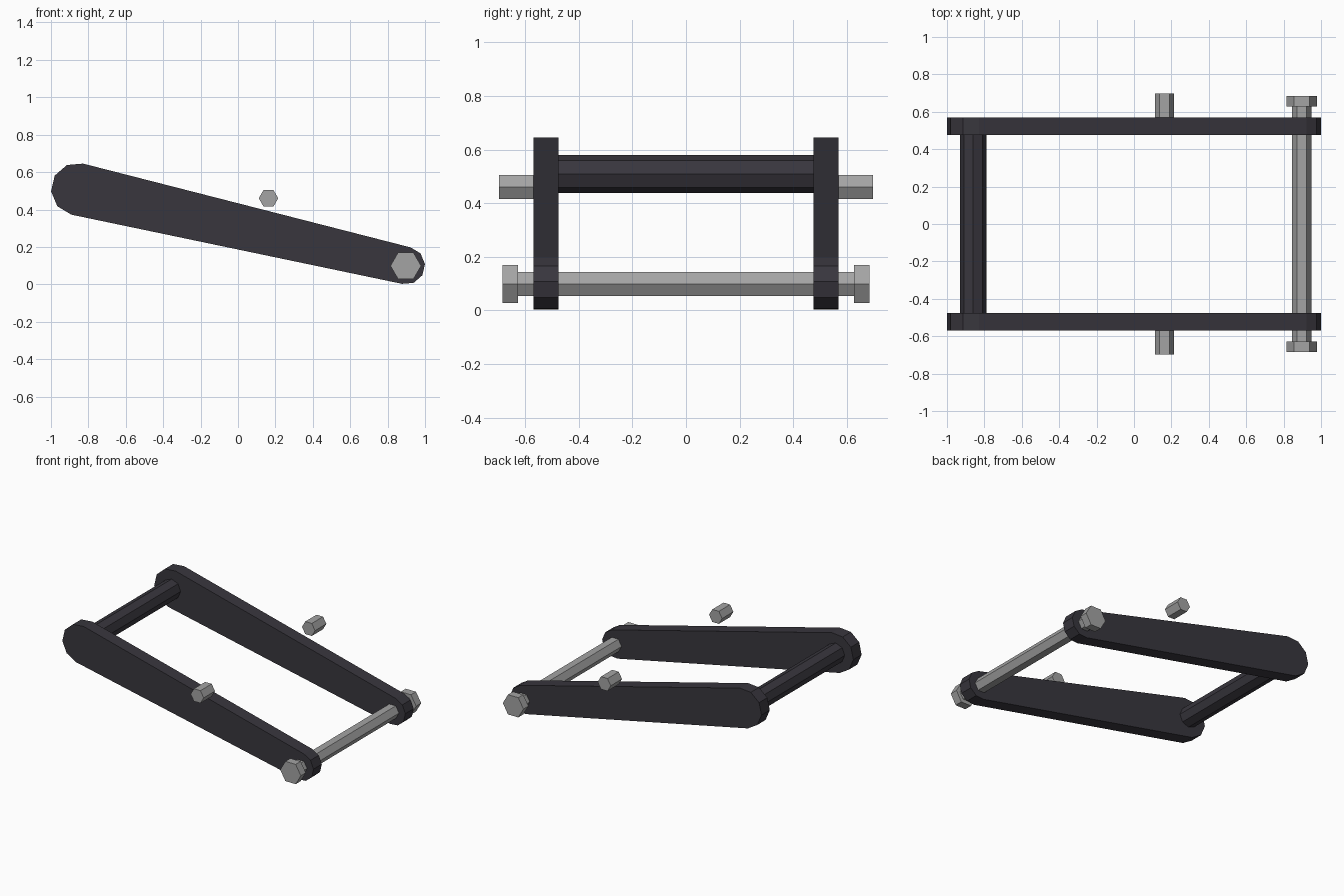
import bpy, bmesh
from math import sin, cos, pi, radians, atan2

if "Cube" in bpy.data.objects:
    bpy.data.objects.remove(bpy.data.objects["Cube"])


def material(name, rgb):
    m = bpy.data.materials.new(name)
    m.diffuse_color = (*rgb, 1)
    m.use_nodes = True
    m.node_tree.nodes["Principled BSDF"].inputs["Base Color"].default_value = m.diffuse_color
    return m


DARK = material("dark frame", (0.040, 0.037, 0.047))
STEEL = material("grey steel", (0.37, 0.37, 0.37))

REAR, REAR_R = (-0.86, 0.509), 0.14      # arm's rounded ends in x, z
FRONT, FRONT_R = (0.90, 0.10), 0.10


def arc(centre, radius, start, step, count):
    return [(centre[0] + radius * cos(start + i * step),
             centre[1] + radius * sin(start + i * step)) for i in range(count)]


def prism(name, outline, y0, y1, mat):
    """Extrude an x, z outline from y0 to y1."""
    bm = bmesh.new()
    face = bm.faces.new([bm.verts.new((x, y0, z)) for x, z in outline])
    out = bmesh.ops.extrude_face_region(bm, geom=[face])
    verts = [v for v in out["geom"] if isinstance(v, bmesh.types.BMVert)]
    bmesh.ops.translate(bm, verts=verts, vec=(0, y1 - y0, 0))
    bmesh.ops.recalc_face_normals(bm, faces=bm.faces[:])
    mesh = bpy.data.meshes.new(name)
    bm.to_mesh(mesh)
    bm.free()
    mesh.materials.append(mat)
    obj = bpy.data.objects.new(name, mesh)
    bpy.context.collection.objects.link(obj)
    return obj


def rod(name, centre, radius, sides, y0, y1, mat):
    return prism(name, arc(centre, radius, 0, 2 * pi / sides, sides), y0, y1, mat)


# Tapered arm outline: a half circle of five segments at each end
tilt = atan2(FRONT[1] - REAR[1], FRONT[0] - REAR[0])
arm = (arc(REAR, REAR_R, tilt + pi / 2, radians(36), 6)
       + arc(FRONT, FRONT_R, tilt - pi / 2, radians(36), 6))

for side, s in (("front", -1), ("back", 1)):
    prism(side + "_arm", arm, s * 0.475, s * 0.569, DARK)
    rod(side + "_peg", (0.163, 0.46), 0.052, 6, s * 0.569, s * 0.697, STEEL)
    rod(side + "_bolt_head", (0.897, 0.099), 0.082, 6, s * 0.627, s * 0.684, STEEL)

# Bars joining the two arms
rod("cross_bar", REAR, 0.071, 8, -0.475, 0.475, DARK)
rod("bolt_shaft", (0.897, 0.099), 0.052, 6, -0.627, 0.627, STEEL)
